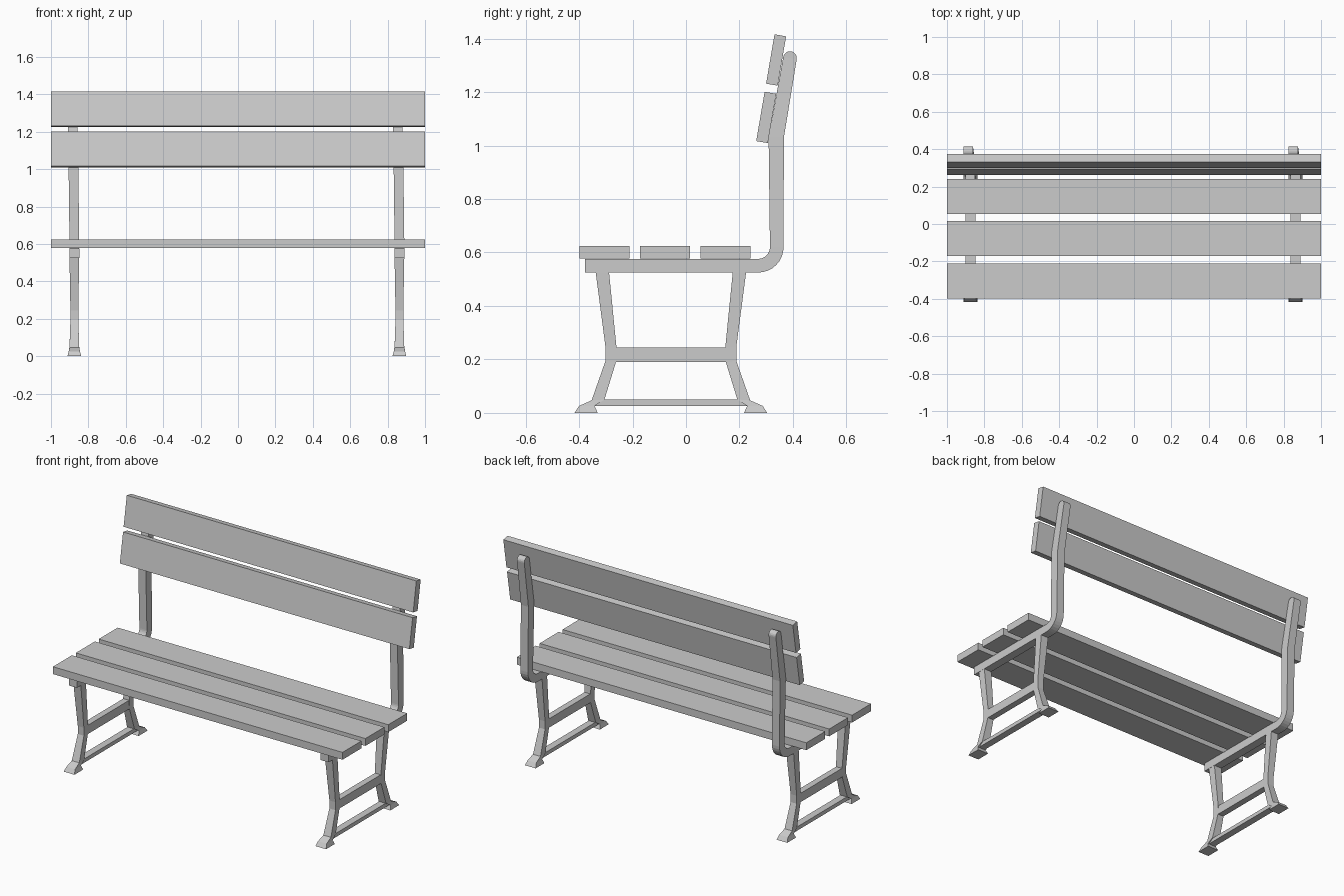
import bpy, bmesh
from math import sin, cos, pi, radians

if "Cube" in bpy.data.objects:
    bpy.data.objects.remove(bpy.data.objects["Cube"])


def plank(name, y, z, depth, height, tilt=0.0):
    bpy.ops.mesh.primitive_cube_add(size=1, location=(0, y, z), rotation=(tilt, 0, 0))
    ob = bpy.context.object
    ob.name = name
    ob.scale = (2, depth, height)
    return ob


def loft(name, sections, dx):
    """Bar through sections of (outer yz, inner yz, centre x, half width)."""
    bm = bmesh.new()
    rings = []
    for (oy, oz), (iy, iz), cx, hw in sections:
        a, b = cx + dx - hw, cx + dx + hw
        rings.append([bm.verts.new(p) for p in
                      ((a, oy, oz), (b, oy, oz), (b, iy, iz), (a, iy, iz))])
    for r, s in zip(rings, rings[1:]):
        for i in range(4):
            j = (i + 1) % 4
            bm.faces.new((r[i], r[j], s[j], s[i]))
    bm.faces.new(rings[0])
    bm.faces.new(rings[-1])
    bmesh.ops.recalc_face_normals(bm, faces=bm.faces)
    me = bpy.data.meshes.new(name)
    bm.to_mesh(me)
    bm.free()
    ob = bpy.data.objects.new(name, me)
    bpy.context.collection.objects.link(ob)
    return ob


# Wooden planks
for i, y in enumerate((-0.304, -0.078, 0.148)):
    plank(f"seat_plank_{i + 1}", y, 0.601, 0.187, 0.046)
for i, (y, z) in enumerate(((0.300, 1.105), (0.337, 1.320))):
    plank(f"back_plank_{i + 1}", y, z, 0.044, 0.187, radians(-9.7))

CX = -0.875   # centre of the left frame
MID = -0.0565  # y symmetry line of the legs

# Seat rail bending up into the leaning back support
support = [((-0.378, 0.525), (-0.378, 0.576), CX, 0.027)]
for k in range(9):
    t = k / 8 * pi / 2
    support.append(((0.270 + 0.095 * sin(t), 0.620 - 0.095 * cos(t)),
                    (0.270 + 0.044 * sin(t), 0.620 - 0.044 * cos(t)), CX, 0.026))
support.append(((0.366, 1.03), (0.309, 1.03), CX - 0.005, 0.026))
# Rounded top end
lean = radians(9.4)
for k in range(5):
    t = k / 4 * radians(80)
    u, v = 0.0255 * cos(t), 0.0255 * sin(t)
    cy, cz = 0.389 + v * sin(lean), 1.327 + v * cos(lean)
    support.append(((cy + u * cos(lean), cz - u * sin(lean)),
                    (cy - u * cos(lean), cz + u * sin(lean)), CX - 0.011, 0.025))

# Waisted leg with splayed foot
leg = [((-0.338, 0.527), (-0.288, 0.527), CX, 0.026),
       ((-0.301, 0.245), (-0.260, 0.245), CX, 0.021),
       ((-0.301, 0.195), (-0.262, 0.190), CX, 0.021),
       ((-0.353, 0.047), (-0.305, 0.050), CX, 0.026),
       ((-0.400, 0.026), (-0.342, 0.026), CX, 0.030),
       ((-0.417, 0.000), (-0.330, 0.000), CX, 0.037)]
back_leg = [((2 * MID - o[0], o[1]), (2 * MID - n[0], n[1]), x, w) for o, n, x, w in leg]

# Cross bars between the legs
brace = [((-0.275, 0.190), (-0.275, 0.245), CX, 0.020),
         ((0.162, 0.190), (0.162, 0.245), CX, 0.020)]
foot_bar = [((-0.342, 0.026), (-0.305, 0.050), CX, 0.022),
            ((0.229, 0.026), (0.192, 0.050), CX, 0.022)]

# The second frame is a shifted copy of the first
for side, dx in (("left", 0.0), ("right", 1.738)):
    for part, sections in (("back_support", support), ("front_leg", leg),
                           ("rear_leg", back_leg), ("leg_brace", brace),
                           ("foot_bar", foot_bar)):
        loft(f"{side}_{part}", sections, dx)
